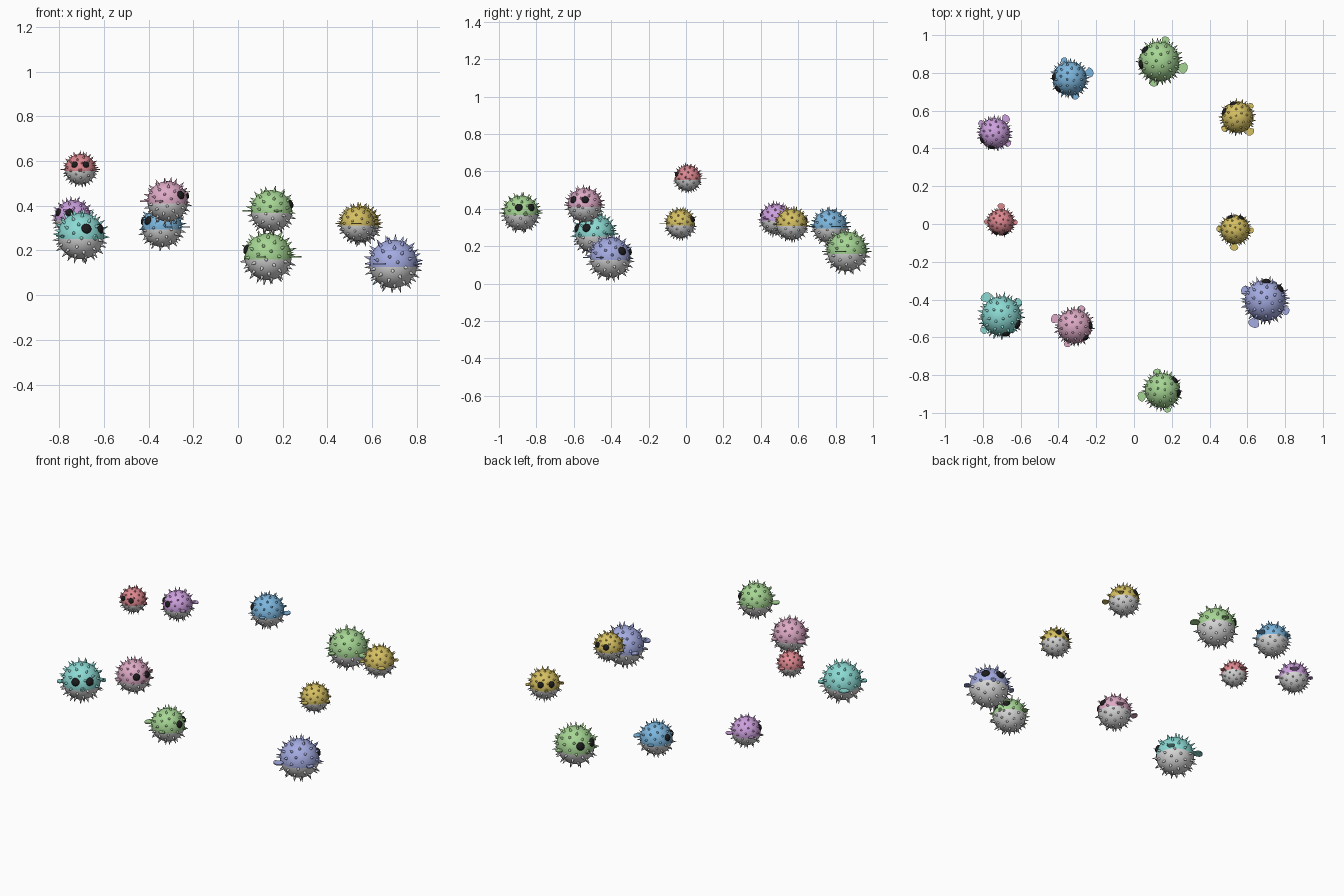
import bpy, bmesh, math
from mathutils import Vector, Matrix

if "Cube" in bpy.data.objects:
    bpy.data.objects.remove(bpy.data.objects["Cube"])


def material(name, rgb):
    """Flat material from 0-255 display values."""
    m = bpy.data.materials.new(name)
    lin = [((c / 255 + 0.055) / 1.055) ** 2.4 for c in rgb]
    m.diffuse_color = (*lin, 1.0)
    m.use_nodes = True
    m.node_tree.nodes["Principled BSDF"].inputs["Base Color"].default_value = m.diffuse_color
    return m


MATS = {n: material(n, c) for n, c in {
    "red": (222, 136, 144), "purple": (205, 160, 222), "teal": (140, 218, 212),
    "blue": (124, 182, 222), "pink": (222, 170, 198), "green": (166, 214, 148),
    "yellow": (214, 192, 98), "lilac": (164, 172, 226),
    "belly_white": (215, 215, 215), "eye_black": (28, 28, 30)}.items()}

BELLY = -0.12      # height of the belly line, in body radii
EYES = [Vector((0.86, s * 0.38, 0.32)).normalized() for s in (-1, 1)]
MOUTH = Vector((1, 0, -0.06)).normalized()


def along(direction, distance):
    """Frame whose z axis points outward along a direction."""
    q = Vector(direction).to_track_quat('Z', 'Y').to_matrix().to_4x4()
    return Matrix.Translation(Vector(direction) * distance) @ q


def finish(bm, name, mats, place, smooth=True):
    bmesh.ops.recalc_face_normals(bm, faces=bm.faces)
    for f in bm.faces:
        f.smooth = smooth
    me = bpy.data.meshes.new(name)
    bm.to_mesh(me)
    bm.free()
    for m in mats:
        me.materials.append(MATS[m])
    ob = bpy.data.objects.new(name, me)
    bpy.context.collection.objects.link(ob)
    ob.matrix_world = place
    return ob


def make_body(name, col, place):
    # Round body, cut along the belly line
    bm = bmesh.new()
    bmesh.ops.create_uvsphere(bm, u_segments=32, v_segments=20, radius=1)
    bmesh.ops.bisect_plane(bm, geom=bm.verts[:] + bm.edges[:] + bm.faces[:],
                           plane_co=(0, 0, BELLY), plane_no=(0, 0, 1))
    for f in bm.faces:
        f.material_index = int(f.calc_center_median().z < BELLY)
    finish(bm, name, [col, "belly_white"], place)


def make_spines(name, col, place, count=72):
    # Cones spread evenly over the body, leaving the face and fins clear
    bm = bmesh.new()
    keep_clear = [(e, 0.27) for e in EYES] + [(MOUTH, 0.22), (Vector((-1, 0, 0)), 0.15)]
    for i in range(count):
        z = 1 - (2 * i + 1) / count
        a = i * math.pi * (3 - math.sqrt(5))
        r = math.sqrt(1 - z * z)
        d = Vector((r * math.cos(a), r * math.sin(a), z))
        if any((d - p).length < gap for p, gap in keep_clear):
            continue
        old = set(bm.faces)
        bmesh.ops.create_cone(bm, segments=8, cap_ends=False, radius1=0.075,
                              radius2=0.0, depth=0.28, matrix=along(d, 1.12))
        for f in set(bm.faces) - old:
            f.material_index = int(z < BELLY)
    finish(bm, name, [col, "belly_white"], place)


def make_eyes(name, place):
    # Flattened balls on the face
    bm = bmesh.new()
    for d in EYES:
        bmesh.ops.create_uvsphere(bm, u_segments=16, v_segments=10, radius=1,
                                  matrix=along(d, 0.98) @ Matrix.Diagonal((0.22, 0.22, 0.13, 1)))
    finish(bm, name, ["eye_black"], place)


def make_mouth(name, col, place):
    # Small ring of lips
    bm = bmesh.new()
    n, k = 14, 6
    frame = along(MOUTH, 1.0)
    rings = []
    for i in range(n):
        a = 2 * math.pi * i / n
        ring = []
        for j in range(k):
            b = 2 * math.pi * j / k
            rad = 0.085 + 0.045 * math.cos(b)
            ring.append(bm.verts.new(frame @ Vector(
                (rad * math.cos(a), rad * math.sin(a), 0.045 * math.sin(b)))))
        rings.append(ring)
    for i in range(n):
        for j in range(k):
            p, q = rings[i], rings[(i + 1) % n]
            bm.faces.new((p[j], q[j], q[(j + 1) % k], p[(j + 1) % k]))
    finish(bm, name, [col], place)


def make_fins(name, col, place):
    # Flat fans: a tail and one fin on each side (angle, length, half width)
    bm = bmesh.new()
    for ang, tip, half in ((180, 1.46, 0.29), (90, 1.3, 0.2), (-90, 1.3, 0.2)):
        outline = [Vector((0.93, -0.09, 0)), Vector((0.93, 0.09, 0))]
        mid = tip - half * 0.75
        for i in range(11):
            t = math.pi / 2 - math.pi * i / 10
            outline.append(Vector((mid + (tip - mid) * math.cos(t), half * math.sin(t), 0)))
        rot = Matrix.Rotation(math.radians(ang), 4, 'Z')
        base = bm.faces.new([bm.verts.new(rot @ (p - Vector((0, 0, 0.03)))) for p in outline])
        ext = bmesh.ops.extrude_face_region(bm, geom=[base], use_keep_orig=True)
        top = [v for v in ext["geom"] if isinstance(v, bmesh.types.BMVert)]
        bmesh.ops.translate(bm, verts=top, vec=(0, 0, 0.06))
    finish(bm, name, [col], place, smooth=False)


# A ring of fish: colour, x, y, z, body radius
SCHOOL = [
    ("red", -0.705, 0.01, 0.563, 0.068), ("purple", -0.738, 0.48, 0.345, 0.080),
    ("blue", -0.34, 0.77, 0.305, 0.089), ("green", 0.135, 0.86, 0.172, 0.105),
    ("yellow", 0.548, 0.565, 0.317, 0.082), ("yellow", 0.535, -0.03, 0.32, 0.076),
    ("lilac", 0.695, -0.405, 0.14, 0.108), ("green", 0.15, -0.882, 0.378, 0.092),
    ("pink", -0.315, -0.542, 0.42, 0.090), ("teal", -0.703, -0.488, 0.265, 0.104)]

for i, (col, x, y, z, r) in enumerate(SCHOOL, 1):
    # Every fish swims counter-clockwise around the ring
    yaw = math.atan2(x + 0.1, -y)
    place = (Matrix.Translation((x, y, z)) @ Matrix.Rotation(yaw, 4, 'Z')
             @ Matrix.Scale(r, 4))
    tag = f"{col}_fish_{i}"
    make_body(tag + "_body", col, place)
    make_spines(tag + "_spines", col, place)
    make_eyes(tag + "_eyes", place)
    make_mouth(tag + "_mouth", col, place)
    make_fins(tag + "_fins", col, place)
